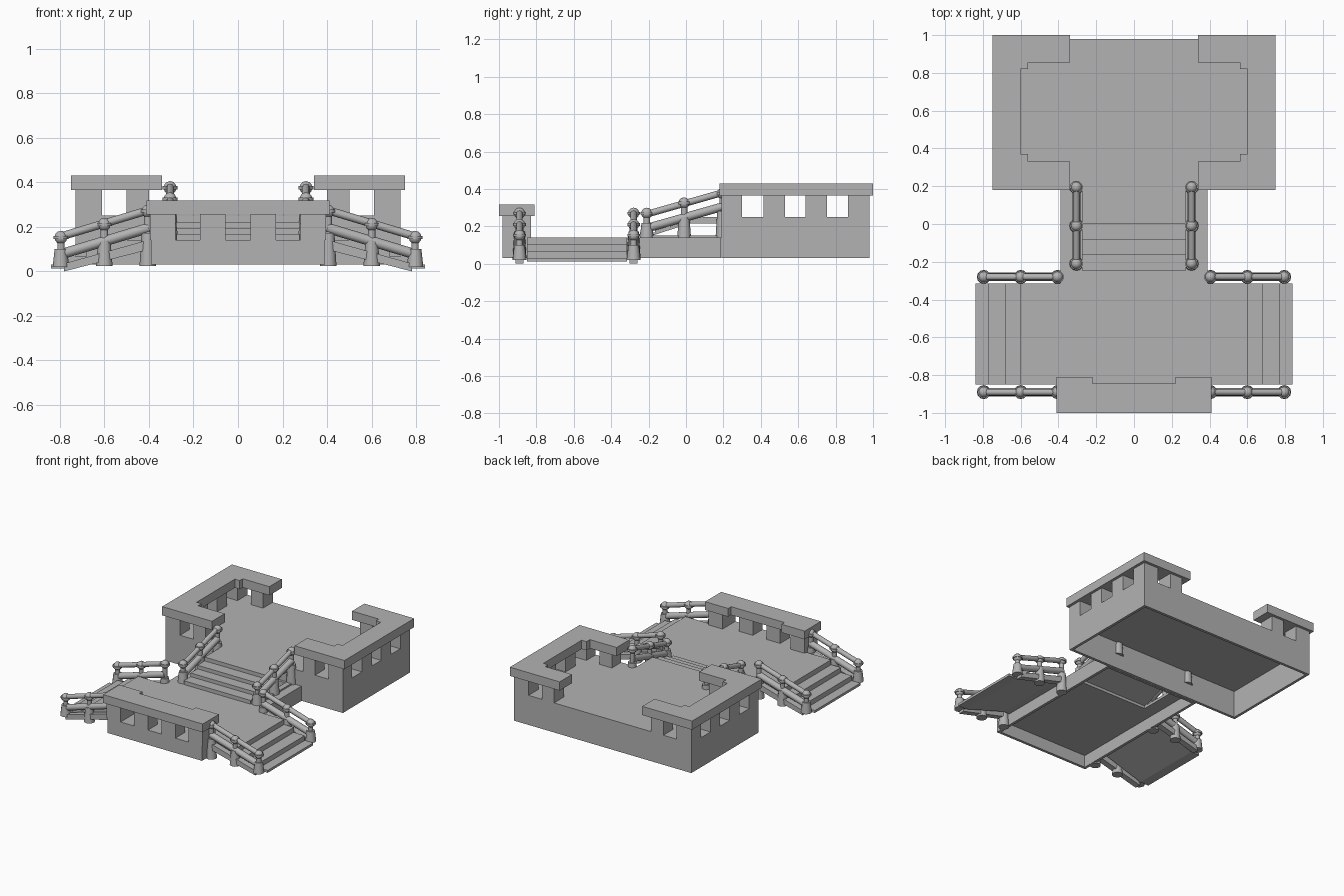
import bpy, bmesh, math
from mathutils import Vector, Matrix

cube = bpy.data.objects.get("Cube")
if cube:
    bpy.data.objects.remove(cube, do_unlink=True)

stone = bpy.data.materials.new("grey_stone")
stone.use_nodes = True
GREY = (0.45, 0.45, 0.45, 1)
stone.diffuse_color = GREY
stone.node_tree.nodes["Principled BSDF"].inputs["Base Color"].default_value = GREY


def finish(name, bm, mirror=False, smooth=False):
    """Turn a bmesh into an object, optionally mirrored across x."""
    bmesh.ops.recalc_face_normals(bm, faces=bm.faces)
    mesh = bpy.data.meshes.new(name)
    bm.to_mesh(mesh)
    bm.free()
    mesh.materials.append(stone)
    obj = bpy.data.objects.new(name, mesh)
    bpy.context.collection.objects.link(obj)
    if smooth:
        bpy.ops.object.select_all(action='DESELECT')
        obj.select_set(True)
        bpy.context.view_layer.objects.active = obj
        bpy.ops.object.shade_smooth_by_angle(angle=math.radians(40))
    if mirror:
        mod = obj.modifiers.new("Mirror", 'MIRROR')
        mod.use_mirror_merge = False
    return obj


def box(bm, x, y, z):
    size = Vector((x[1] - x[0], y[1] - y[0], z[1] - z[0]))
    mid = Vector((sum(x), sum(y), sum(z))) / 2
    bmesh.ops.create_cube(bm, size=1, matrix=Matrix.Translation(mid) @ Matrix.Diagonal((*size, 1)))


def prism(bm, outline, place, low, high):
    """Extrude a 2D outline; place(a, b, t) gives the 3D position."""
    verts = [bm.verts.new(place(a, b, low)) for a, b in outline]
    face = bm.faces.new(verts)
    new = bmesh.ops.extrude_face_region(bm, geom=[face])["geom"]
    shift = Vector(place(0, 0, high)) - Vector(place(0, 0, low))
    bmesh.ops.translate(bm, vec=shift, verts=[v for v in new if isinstance(v, bmesh.types.BMVert)])


def rod(bm, start, end, r1, r2=None, sides=10):
    start, end = Vector(start), Vector(end)
    way = end - start
    turn = way.to_track_quat('Z', 'Y').to_matrix().to_4x4()
    bmesh.ops.create_cone(bm, cap_ends=True, segments=sides, radius1=r1,
                          radius2=r1 if r2 is None else r2, depth=way.length,
                          matrix=Matrix.Translation((start + end) / 2) @ turn)


def post(bm, x, y, foot, top):
    """Tapered pedestal, slim neck and banded ball."""
    ball = top - 0.03
    shoulder = foot + (ball - foot) * 0.6
    rod(bm, (x, y, foot), (x, y, shoulder), 0.037, 0.028, 12)
    rod(bm, (x, y, shoulder), (x, y, ball), 0.017)
    bmesh.ops.create_uvsphere(bm, u_segments=10, v_segments=6, radius=0.03,
                              matrix=Matrix.Translation((x, y, ball)))
    rod(bm, (x, y, ball - 0.007), (x, y, ball + 0.007), 0.034, sides=12)


def flat_plan(a, b, t):
    return (a, b, t)


T = 0.02               # thickness of hollow walls
BASE, LOW, HIGH = 0.03, 0.14, 0.25

# Rear terrace: hollow base with thin deck
bm = bmesh.new()
for y in ((0.19, 0.19 + T), (0.98 - T, 0.98)):
    box(bm, (-0.73, 0.73), y, (BASE, HIGH))
for x in ((-0.73, -0.73 + T), (0.73 - T, 0.73)):
    box(bm, x, (0.19 + T, 0.98 - T), (BASE, HIGH))
box(bm, (-0.73 + T, 0.73 - T), (0.19 + T, 0.98 - T), (HIGH - T, HIGH))
finish("rear_terrace", bm)

# Rear parapet piers, leaving window gaps between them
bm = bmesh.new()
WIN = (HIGH, 0.366)
for y in ((0.19, 0.30), (0.865, 0.98)):
    box(bm, (0.40, 0.50), y, WIN)
    box(bm, (0.61, 0.73), y, WIN)
for y in ((0.415, 0.53), (0.64, 0.755)):
    box(bm, (0.62, 0.73), y, WIN)
finish("rear_parapet_piers", bm, mirror=True)

# Rear parapet coping
bm = bmesh.new()
prism(bm, [(0.34, 0.18), (0.75, 0.18), (0.75, 1), (0.34, 1), (0.34, 0.855), (0.56, 0.855),
           (0.56, 0.82), (0.6, 0.82), (0.6, 0.37), (0.56, 0.37), (0.56, 0.33), (0.34, 0.33)],
      flat_plan, 0.365, 0.43)
finish("rear_coping", bm, mirror=True)

# Front landing: hollow base, deck and side ledges beside the middle stair
bm = bmesh.new()
box(bm, (-0.39, 0.39), (-0.98, -0.98 + T), (BASE, LOW))
box(bm, (-0.39, 0.39), (0.17, 0.188), (BASE, LOW))
box(bm, (-0.39 + T, 0.39 - T), (-0.98 + T, -0.21), (LOW - T, LOW))
for s in (-1, 1):
    box(bm, sorted((s * 0.39, s * (0.39 - T))), (-0.98 + T, 0.17), (BASE, LOW))
    box(bm, sorted((s * 0.27, s * (0.39 - T))), (-0.21, 0.17), (LOW - T, LOW))
finish("front_landing", bm)

# Front parapet piers and coping
bm = bmesh.new()
box(bm, (0.28, 0.395), (-0.98, -0.83), (LOW, 0.256))
box(bm, (0.055, 0.17), (-0.98, -0.865), (LOW, 0.256))
finish("front_parapet_piers", bm, mirror=True)
bm = bmesh.new()
prism(bm, [(-0.41, -1), (0.41, -1), (0.41, -0.81), (0.22, -0.81), (0.22, -0.845),
           (-0.22, -0.845), (-0.22, -0.81), (-0.41, -0.81)], flat_plan, 0.255, 0.317)
finish("front_coping", bm)

# Middle stair up to the terrace
bm = bmesh.new()
prism(bm, [(-0.245, 0.13), (-0.245, 0.168), (-0.165, 0.168), (-0.165, 0.195), (-0.085, 0.195),
           (-0.085, 0.222), (0, 0.222), (0, HIGH), (0.19, HIGH), (0.19, 0.215), (0.02, 0.215)],
      lambda a, b, t: (t, a, b), -0.275, 0.275)
finish("middle_stair", bm)

# Side stairs down to the ground
bm = bmesh.new()
prism(bm, [(0.39, LOW), (0.6, LOW), (0.6, 0.103), (0.68, 0.103), (0.68, 0.066), (0.77, 0.066),
           (0.77, 0.03), (0.84, 0.03), (0.84, 0.012), (0.77, 0.012), (0.44, 0.115), (0.39, 0.115)],
      lambda a, b, t: (a, t, b), -0.85, -0.315)
finish("side_stair", bm, mirror=True)

# Side stair railings with sloping stringers
for label, y in (("front", -0.89), ("rear", -0.28)):
    bm = bmesh.new()
    for x, foot, top in ((0.795, 0.02, 0.182), (0.6, 0.025, 0.24), (0.405, 0.025, 0.30)):
        post(bm, x, y, foot, top)
    rod(bm, (0.8, y, 0.155), (0.4, y, 0.275), 0.018)
    rod(bm, (0.8, y, 0.075), (0.4, y, 0.195), 0.023)
    finish(label + "_side_railing", bm, mirror=True, smooth=True)
    bm = bmesh.new()
    prism(bm, [(0.39, 0.10), (0.39, 0.145), (0.78, 0.035), (0.78, 0.0)],
          lambda a, b, t: (a, t, b), y - 0.022, y + 0.022)
    finish(label + "_side_stringer", bm, mirror=True)

# Middle stair railings
bm = bmesh.new()
for y, top in ((-0.21, 0.30), (-0.01, 0.355), (0.195, 0.405)):
    post(bm, 0.305, y, LOW, top)
rod(bm, (0.305, -0.21, 0.265), (0.305, 0.195, 0.38), 0.018)
rod(bm, (0.305, -0.21, 0.19), (0.305, 0.195, 0.305), 0.023)
finish("middle_railing", bm, mirror=True, smooth=True)
bm = bmesh.new()
box(bm, (0.285, 0.325), (-0.21, 0.18), (LOW, 0.152))
finish("middle_rail_curb", bm, mirror=True)
